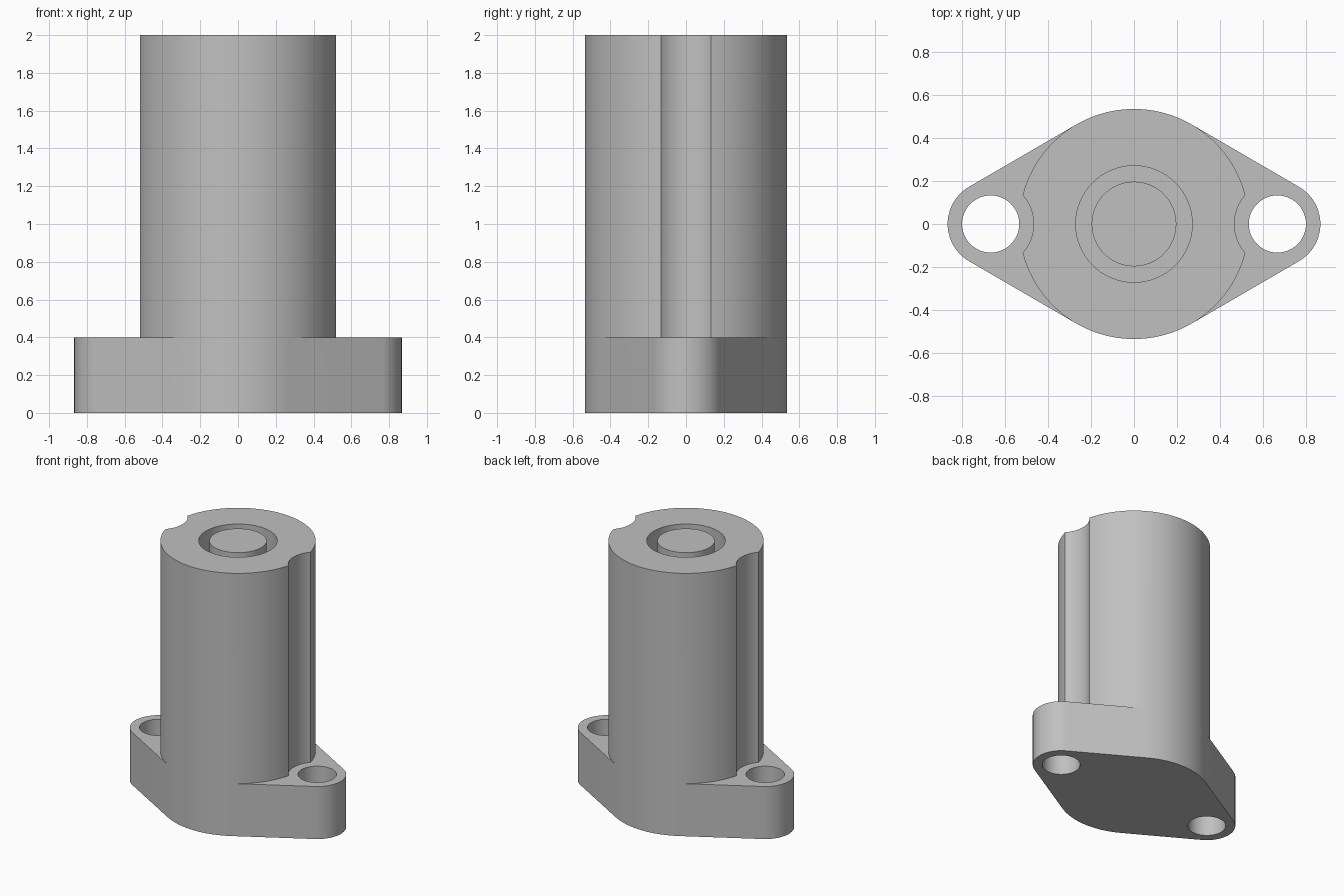
import bpy, bmesh, math

if "Cube" in bpy.data.objects:
    bpy.data.objects.remove(bpy.data.objects["Cube"])

R_BODY, R_EAR, R_HOLE, X_EAR = 0.535, 0.2, 0.133, 0.667
Z_PLATE, Z_TOP, Z_GROOVE = 0.4, 2.0, 0.4
R_BORE, R_PIN = 0.271, 0.197

# angles where the plate edges touch the circles and where the notches cut the body
tangent = math.acos((R_BODY - R_EAR) / X_EAR)
nx = (R_BODY**2 + X_EAR**2 - R_EAR**2) / (2 * X_EAR)
ny = math.sqrt(R_BODY**2 - nx**2)
body_a = math.atan2(ny, nx)
notch_a = math.atan2(ny, X_EAR - nx)


def arc(cx, r, a0, a1, n):
    return [(cx + r * math.cos(a0 + (a1 - a0) * i / n),
             r * math.sin(a0 + (a1 - a0) * i / n)) for i in range(n + 1)]


def circle(cx, r, n=64):
    return arc(cx, r, 0, 2 * math.pi, n)[:-1]


def turn(points):
    return [(-x, -y) for x, y in points]


# right-hand paths, running from the lower to the upper tangent point
shoulder = arc(0, R_BODY, tangent, math.pi - tangent, 28)
ear = [shoulder[-1]] and [(shoulder[0][0], -shoulder[0][1])] \
    + arc(X_EAR, R_EAR, -tangent, tangent, 32) + [shoulder[0]]
notched = (arc(0, R_BODY, -tangent, -body_a, 20)
           + arc(X_EAR, R_EAR, math.pi + notch_a, math.pi - notch_a, 24)[1:-1]
           + arc(0, R_BODY, body_a, tangent, 20))
plate = ear + shoulder[1:-1] + turn(ear) + turn(shoulder)[1:-1]
column = notched + shoulder[1:-1] + turn(notched) + turn(shoulder)[1:-1]

bm = bmesh.new()


def wall(loop, z0, z1):
    low = [bm.verts.new((x, y, z0)) for x, y in loop]
    high = [bm.verts.new((x, y, z1)) for x, y in loop]
    for i in range(len(loop)):
        j = (i + 1) % len(loop)
        bm.faces.new((low[i], low[j], high[j], high[i]))


def cap(z, *loops):
    edges = []
    for loop in loops:
        vs = [bm.verts.new((x, y, z)) for x, y in loop]
        edges += [bm.edges.new((vs[i - 1], vs[i])) for i in range(len(vs))]
    bmesh.ops.triangle_fill(bm, use_beauty=True, use_dissolve=False,
                            edges=edges, normal=(0, 0, 1))


# flange plate and column walls
wall(plate, 0, Z_PLATE)
wall(column, Z_PLATE, Z_TOP)
# bolt holes and the ledges around them
holes = [circle(s * X_EAR, R_HOLE, 48) for s in (1, -1)]
for hole in holes:
    wall(hole, 0, Z_PLATE)
ledge = ear + notched[::-1][1:-1]
cap(Z_PLATE, ledge, holes[0])
cap(Z_PLATE, turn(ledge), turn(holes[0]))
cap(0, plate, *holes)
# top face, ring groove and central pin
bore, pin = circle(0, R_BORE), circle(0, R_PIN)
cap(Z_TOP, column, bore)
wall(bore, Z_GROOVE, Z_TOP)
cap(Z_GROOVE, bore, pin)
wall(pin, Z_GROOVE, Z_TOP)
cap(Z_TOP, pin)

bmesh.ops.remove_doubles(bm, verts=bm.verts, dist=0.0002)
bmesh.ops.recalc_face_normals(bm, faces=bm.faces)
mesh = bpy.data.meshes.new("flanged_cylinder")
bm.to_mesh(mesh)
bm.free()

grey = bpy.data.materials.new("grey metal")
grey.diffuse_color = (0.53, 0.53, 0.53, 1)
grey.use_nodes = True
grey.node_tree.nodes["Principled BSDF"].inputs["Base Color"].default_value = grey.diffuse_color
mesh.materials.append(grey)
body = bpy.data.objects.new("flanged_cylinder", mesh)
bpy.context.collection.objects.link(body)
bpy.context.view_layer.objects.active = body
body.select_set(True)
bpy.ops.object.shade_smooth_by_angle(angle=math.radians(30))
